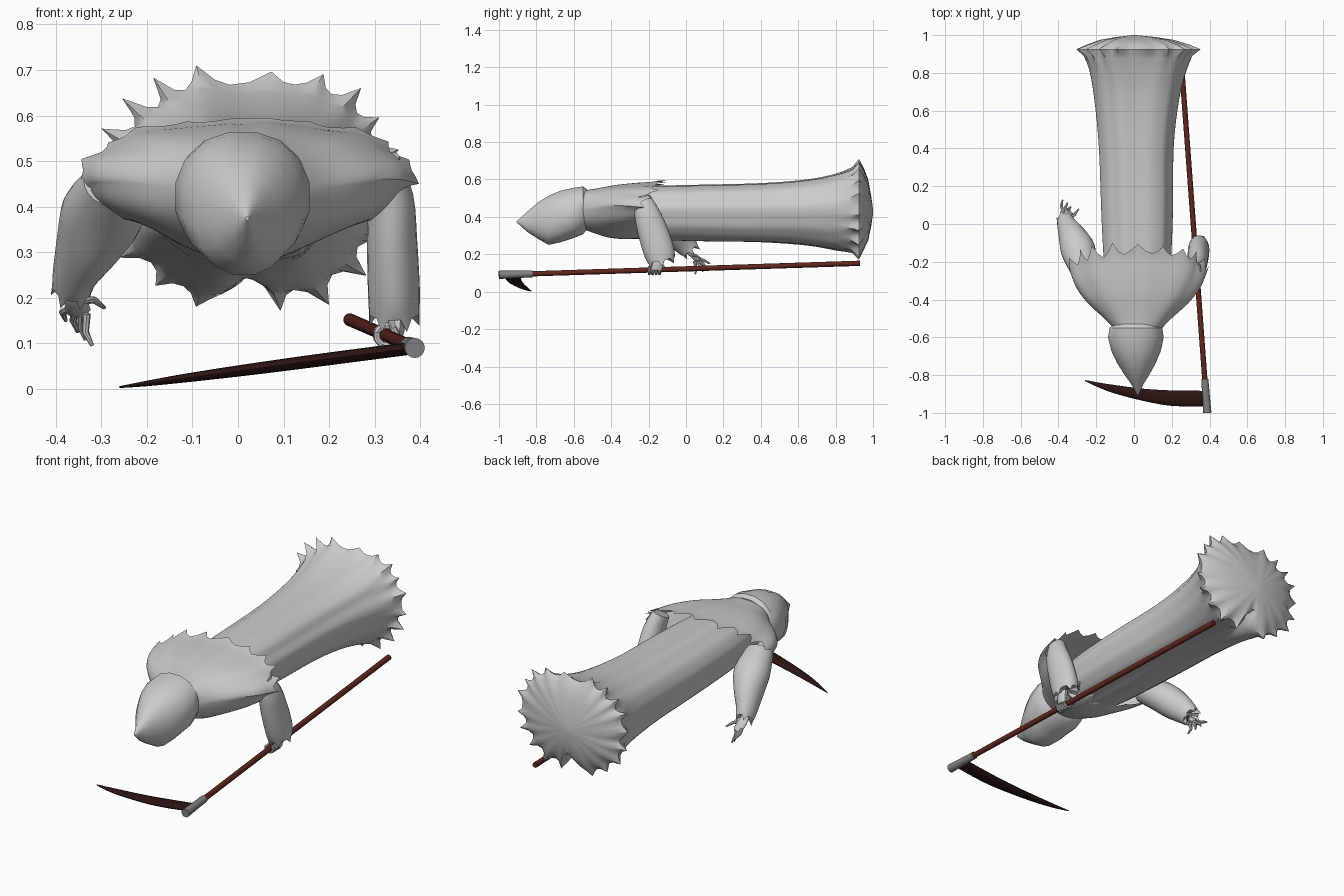
import bpy, bmesh, math, random
from mathutils import Vector

if "Cube" in bpy.data.objects:
    bpy.data.objects.remove(bpy.data.objects["Cube"])
random.seed(4)


def material(name, rgb):
    m = bpy.data.materials.new(name)
    m.diffuse_color = (*rgb, 1)
    m.use_nodes = True
    m.node_tree.nodes["Principled BSDF"].inputs["Base Color"].default_value = m.diffuse_color
    return m


def loft(name, rings, caps=(True, True), mat=None, angle=40):
    """Skin a list of equal-length point rings."""
    bm = bmesh.new()
    vs = [[bm.verts.new(p) for p in r] for r in rings]
    n = len(vs[0])
    for a, b in zip(vs, vs[1:]):
        for i in range(n):
            j = (i + 1) % n
            bm.faces.new((a[i], a[j], b[j], b[i]))
    if caps[0]:
        bm.faces.new(vs[0])
    if caps[1]:
        bm.faces.new(vs[-1])
    bmesh.ops.recalc_face_normals(bm, faces=bm.faces)
    me = bpy.data.meshes.new(name)
    bm.to_mesh(me)
    bm.free()
    me.shade_smooth()
    me.set_sharp_from_angle(angle=math.radians(angle))
    ob = bpy.data.objects.new(name, me)
    bpy.context.collection.objects.link(ob)
    if mat:
        me.materials.append(mat)
    return ob


def tube(name, pts, n=12, ref=(1, 0, 0), mat=None, jag=0, caps=(True, True)):
    """Sections (x, y, z, half width along ref, half depth) along a path."""
    c = [Vector(p[:3]) for p in pts]
    rings = []
    for k, p in enumerate(pts):
        d = (c[min(k + 1, len(c) - 1)] - c[max(k - 1, 0)]).normalized()
        if jag and k >= len(pts) - 2:          # folded-in cuff keeps its direction
            d = (c[-2] - c[-3]).normalized()
        u = Vector(ref)
        u = (u - d * u.dot(d)).normalized()
        v = d.cross(u)
        ring = []
        for i in range(n):
            t = math.tau * i / n
            q = c[k] + u * p[3] * math.cos(t) + v * p[4] * math.sin(t)
            if jag and k == len(pts) - 2:      # ragged cuff
                q += d * jag * (1 if i % 4 == 0 else -.3)
            ring.append(q)
        rings.append(ring)
    return loft(name, rings, caps, mat)


def spow(v, e):
    return math.copysign(abs(v) ** e, v)


def lerp_table(tab, steps):
    """Smoothly resample rows of a section table."""
    out = []
    for k in range(len(tab) - 1):
        p0, p1, p2, p3 = (tab[max(0, min(len(tab) - 1, k + o))] for o in (-1, 0, 1, 2))
        for s in range(steps):
            t = s / steps
            out.append([.5 * (2 * b + (c - a) * t + (2*a - 5*b + 4*c - d) * t*t
                              + (3*b - a - 3*c + d) * t**3)
                        for a, b, c, d in zip(p0, p1, p2, p3)])
    return out + [list(tab[-1])]


red = material("shaft_red", (.12, .02, .013))
dark = material("blade_dark", (.025, .007, .006))
grey = material("collar_grey", (.22, .22, .22))

# Robe: long flaring body, spiked hem and pleated closed end
N = 80
tooth = [random.uniform(.6, 1.25) for _ in range(N // 4)]
robe_tab = [  # y, centre x, half width, bottom z, top z, tooth size, notch
    (-.50, .01, .12, .33, .52, 0, 0), (-.30, .015, .165, .29, .56, 0, 0),
    (0, .015, .185, .275, .57, 0, 0), (.40, .01, .195, .262, .58, 0, .05),
    (.65, .012, .22, .24, .60, 0, .1), (.80, .018, .25, .21, .63, 0, .18),
    (.89, .022, .283, .19, .66, .02, .3)]
robe_rows = lerp_table(robe_tab, 4) + [
    (.925, .025, .305, .175, .685, .085, .42), (.95, .022, .265, .21, .655, .03, .35),
    (.975, .015, .19, .27, .59, .03, .15), (.99, .01, .1, .35, .51, .02, 0),
    (1.0, 0, .01, .42, .44, 0, 0)]
rings = []
for y, cx, rx, zb, zt, amp, notch in robe_rows:
    ring = []
    w = min(1, max(0, (y - .3) / .5))
    for i in range(N):
        t = math.tau * i / N
        e = .86 + w * (-.12 if math.sin(t) > 0 else .2)
        f = 1 + .018 * math.sin(7 * t + 1) + .012 * math.sin(11 * t)
        f += amp * tooth[i // 4] * (-.35, -.8, -.35, 1.3)[i % 4]
        f -= notch * math.exp(-((t - 1.5 * math.pi) / .17) ** 2)
        ring.append((cx + rx * f * spow(math.cos(t), e), y,
                     (zb + zt) / 2 + (zt - zb) / 2 * f * spow(math.sin(t), e)))
    rings.append(ring)
loft("robe", rings)

# Shoulder cape: open sheet drawn in under the chest, ragged rear edge, seam
cape_tab = [  # travel, half width, bottom z, top z, side z
    (0, .12, .34, .54, .44), (.2, .18, .315, .552, .45), (.45, .265, .29, .57, .46),
    (.7, .325, .28, .58, .46), (.9, .352, .28, .585, .455), (1, .362, .285, .592, .45)]
rings = []
for s, hw, zb, zt, zm in lerp_table(cape_tab, 4):
    ring = []
    for i in range(N):
        t = math.tau * i / N
        co, si = math.cos(t), math.sin(t)
        end = -.25 + .11 * max(0, si) ** .8
        w = s ** 8
        end += w * .032 * tooth[i // 4] * (1.2, -.1, -.7, -.1)[i % 4]
        e, ex = (.85, .85) if si > 0 else (1 + .5 * s, .9 + .6 * s)
        f = 1 + s * .025 * math.sin(9 * t + .5) + w * .03 * (1, 0, -.5, 0)[i % 4]
        if i == N // 4:
            f -= .04 * min(1, s * 3)
        h = (zt - zm) if si > 0 else (zm - zb)
        ring.append((.02 + hw * f * spow(co, ex), -.56 + (end + .56) * s,
                     zm + h * f * spow(si, e)))
    rings.append(ring)
loft("shoulder_cape", rings, (True, False))

# Pointed hood
hood_tab = [  # y, centre x, half width, bottom z, top z
    (-.905, .02, .004, .37, .378), (-.85, .018, .032, .32, .428),
    (-.79, .015, .072, .28, .48), (-.735, .013, .105, .248, .515),
    (-.67, .011, .134, .262, .543), (-.60, .01, .15, .285, .558),
    (-.55, .01, .142, .305, .565), (-.53, .01, .12, .33, .55)]
rings = []
for y, cx, rx, zb, zt in hood_tab:
    rings.append([(cx + rx * spow(math.cos(t), .9), y,
                   (zb + zt) / 2 + (zt - zb) / 2 * spow(math.sin(t), .9))
                  for t in (math.tau * (i + .5) / 16 for i in range(16))])
loft("hood", rings)

# Sleeves, last section folds inward to close the cuff
tube("sleeve_holding", lerp_table([
    (.315, -.24, .50, .04, .05), (.335, -.21, .42, .05, .068),
    (.338, -.18, .33, .055, .08), (.342, -.145, .22, .057, .083),
    (.343, -.13, .16, .055, .072)], 3) + [(.338, -.145, .18, .02, .03)], 24, jag=.022)
tube("sleeve_free", lerp_table([
    (-.27, -.24, .45, .07, .06), (-.295, -.14, .39, .092, .08),
    (-.325, -.07, .325, .075, .08), (-.355, -.01, .26, .052, .063),
    (-.365, .025, .218, .043, .05)], 3) + [(-.358, .01, .235, .015, .015)], 24, jag=.022)

# Free hand with spread fingers
tube("palm_free", [(-.358, -.01, .235, .018, .014), (-.358, .03, .20, .026, .015),
                   (-.35, .06, .17, .027, .013), (-.348, .07, .163, .015, .008)], 10)
fingers = [((-.372, .06, .175), (-.385, .095, .168), (-.378, .128, .15)),
           ((-.358, .06, .17), (-.362, .09, .15), (-.352, .112, .125)),
           ((-.343, .055, .165), (-.345, .08, .135), (-.335, .09, .108)),
           ((-.332, .045, .165), (-.335, .055, .125), (-.32, .05, .095)),
           ((-.34, .03, .195), (-.315, .05, .195), (-.293, .08, .178))]
for k, path in enumerate(fingers):
    tube(f"finger_free_{k}", [(*p, r, r) for p, r in zip(path, (.009, .008, .004))], 8)

# Scythe: shaft, collar and curved blade
A, B = Vector((.245, .93, .152)), Vector((.388, -1.0, .09))
tube("scythe_shaft", [(*A, .014, .014), (*B.lerp(A, .02), .014, .014)], 16, mat=red)
tube("scythe_collar", [(*B.lerp(A, .092), .019, .019), (*B.lerp(A, .05), .02, .02),
                       (*B, .022, .022)], 16, mat=grey)
tube("scythe_blade", lerp_table([
    (.385, -.925, .09, .042, .014), (.2, -.922, .066, .041, .014),
    (.05, -.904, .046, .032, .013), (-.1, -.875, .026, .022, .01),
    (-.2, -.848, .012, .011, .006), (-.26, -.828, .004, .002, .002)], 3),
    12, ref=(0, 1, 0), mat=dark)

# Gripping hand: palm and fingers curled round the shaft
grip = A.lerp(B, 1.09 / 1.93)
tube("palm_grip", [(.345, -.15, .19, .02, .025), (.35, -.155, .145, .02, .032),
                   (.35, -.157, .115, .012, .03)], 10)
for k in range(5):
    y = grip.y - .036 + k * .018
    side = -1 if k == 4 else 1
    path = []
    for s in range(7):
        t = math.radians(50 - 42 * s) if side > 0 else math.radians(60 + 22 * s)
        path.append((grip.x + .022 * math.cos(t), y, grip.z + .022 * math.sin(t),
                     .008, .008))
    tube(f"finger_grip_{k}", path, 8, ref=(0, 1, 0))
